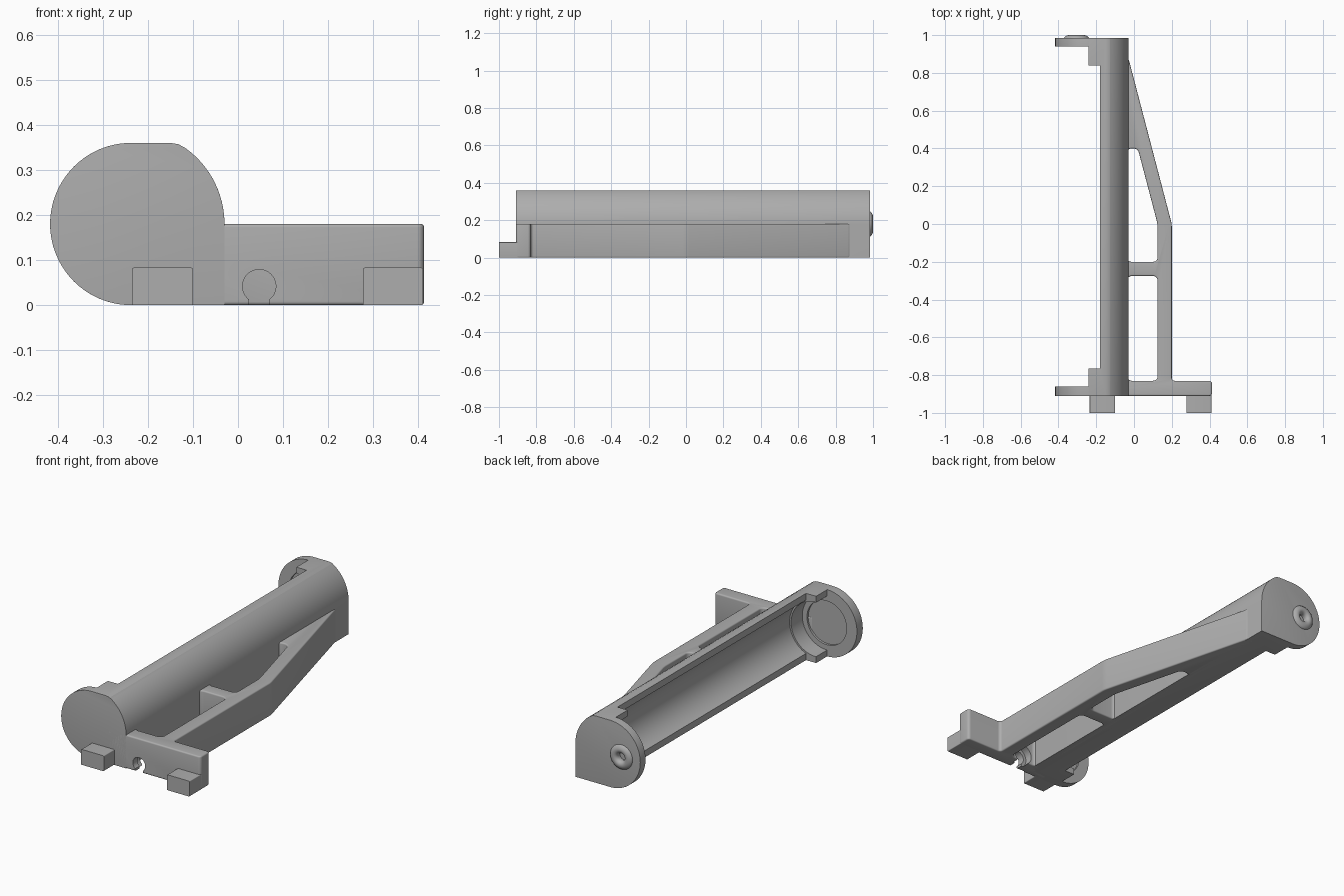
import bpy, bmesh, math
from mathutils import Vector

if "Cube" in bpy.data.objects:
    bpy.data.objects.remove(bpy.data.objects["Cube"], do_unlink=True)

grey = bpy.data.materials.new("plain grey")
grey.use_nodes = True
COLOUR = (0.42, 0.42, 0.42, 1)
grey.diffuse_color = COLOUR
grey.node_tree.nodes["Principled BSDF"].inputs["Base Color"].default_value = COLOUR

CX, CZ = -0.237, 0.18            # axis of the cradle
FRONT, BACK = -0.91, 0.985       # ends of the cradle


def finish(name, bm):
    bmesh.ops.recalc_face_normals(bm, faces=bm.faces)
    mesh = bpy.data.meshes.new(name)
    bm.to_mesh(mesh)
    bm.free()
    mesh.materials.append(grey)
    obj = bpy.data.objects.new(name, mesh)
    bpy.context.collection.objects.link(obj)
    return obj


def prism(name, pts, axis, lo, hi, corner=0, rim=0):
    """Extrude an outline along y or z; round its corners or its end rims."""
    place = (lambda a, b, t: (a, t, b)) if axis == "y" else (lambda a, b, t: (a, b, t))
    k = 1 if axis == "y" else 2
    bm = bmesh.new()
    face = bm.faces.new([bm.verts.new(place(a, b, lo)) for a, b in pts])
    ext = bmesh.ops.extrude_face_region(bm, geom=[face])
    moved = [g for g in ext["geom"] if isinstance(g, bmesh.types.BMVert)]
    bmesh.ops.translate(bm, verts=moved, vec=Vector(place(0, 0, hi - lo)))
    bmesh.ops.recalc_face_normals(bm, faces=bm.faces)
    for size, along in ((corner, True), (rim, False)):
        if size:
            edges = [e for e in bm.edges
                     if (abs(e.verts[0].co[k] - e.verts[1].co[k]) > 1e-4) == along]
            bmesh.ops.bevel(bm, geom=edges, offset=size, segments=5,
                            affect="EDGES", profile=0.5, clamp_overlap=True)
    return finish(name, bm)


def rect(x0, x1, y0, y1):
    return [(x0, y0), (x1, y0), (x1, y1), (x0, y1)]


def arc(cx, cz, r, start, end, n):
    steps = [math.radians(start + (end - start) * i / n) for i in range(n + 1)]
    return [(cx + r * math.cos(a), cz + r * math.sin(a)) for a in steps]


def disc(name, x, z, r, lo, hi):
    return prism(name, arc(x, z, r, 0, 354, 59), "y", lo, hi)


def apply_modifier(obj, mod):
    bpy.context.view_layer.objects.active = obj
    bpy.ops.object.modifier_apply(modifier=mod.name)


def cut(obj, *cutters):
    for cutter in cutters:
        mod = obj.modifiers.new("cut", "BOOLEAN")
        mod.operation = "DIFFERENCE"
        mod.solver = "EXACT"
        mod.object = cutter
        apply_modifier(obj, mod)
        bpy.data.objects.remove(cutter, do_unlink=True)


def smooth(obj):
    bpy.ops.object.select_all(action="DESELECT")
    obj.select_set(True)
    bpy.context.view_layer.objects.active = obj
    bpy.ops.object.shade_smooth_by_angle(angle=math.radians(32))


# Cradle: half round outline with a flat top and a square lower corner
outline = [(-0.03, 0)] + arc(CX, CZ, 0.207, 0, 58, 16)
outline += [(-0.118, 0.349), (-0.132, 0.357), (-0.15, 0.36)]
outline += arc(CX, CZ, 0.18, 90, 270, 40)
cradle = prism("cradle", outline, "y", FRONT, BACK, rim=0.022)
cut(cradle,
    # side opening, with the collars reaching further out
    prism("opening", rect(-0.6, -0.18, -0.2, 0.6), "y", -0.765, 0.84),
    prism("collar_opening", rect(-0.6, -0.24, -0.2, 0.6), "y", -0.86, 0.94),
    # main bore, narrower collar bore, shallow end recesses
    disc("bore", CX, CZ, 0.155, -0.765, 0.84),
    disc("collar_bore", CX, CZ, 0.146, -0.86, 0.94),
    disc("recess", CX, CZ, 0.118, -0.872, 0.952),
    # pin hole in the back plate
    disc("pin_hole", -0.305, CZ, 0.022, 0.965, 1.1))
smooth(cradle)

# Side frame: front plate, straight arm and slanted brace
frame = prism("side_frame", [
    (-0.15, -0.91), (0.413, -0.91), (0.413, -0.83), (0.2, -0.83), (0.2, 0),
    (-0.03, 0.88), (-0.07, 0.9), (-0.07, -0.87), (-0.15, -0.87)],
    "z", 0, 0.18, corner=0.016)
cut(frame,
    prism("front_window", rect(-0.036, 0.125, -0.83, -0.275), "z", -0.1, 0.3, corner=0.025),
    prism("back_window", [(-0.036, -0.2), (0.125, -0.2), (0.125, 0), (0.02, 0.4), (-0.036, 0.4)],
          "z", -0.1, 0.3, corner=0.022))
bevel = frame.modifiers.new("soft_edges", "BEVEL")
bevel.width = 0.014
bevel.segments = 4
bevel.limit_method = "ANGLE"
bevel.angle_limit = math.radians(40)
apply_modifier(frame, bevel)

# Keyhole through the front plate, wider behind
cut(frame,
    disc("keyhole", 0.047, 0.042, 0.037, -1, -0.7),
    prism("key_slot", rect(0.024, 0.07, -0.1, 0.04), "y", -1, -0.7),
    disc("key_seat", 0.047, 0.042, 0.054, -0.872, -0.7))
smooth(frame)

# Front feet
for side, x0, x1 in (("right", -0.235, -0.1), ("left", 0.277, 0.411)):
    foot = prism(side + "_foot", rect(x0, x1, 0, 0.083), "y", -1, -0.895, corner=0.004)
    smooth(foot)

# Raised ring round the pin hole
bm = bmesh.new()
ring = [(0.068, 0.975), (0.066, 0.986), (0.06, 0.993), (0.05, 0.998), (0.042, 1.0),
        (0.032, 0.998), (0.025, 0.992), (0.021, 0.984), (0.021, 0.975)]
verts = [bm.verts.new((-0.305 + r, y, CZ)) for r, y in ring]
edges = [bm.edges.new((verts[i], verts[(i + 1) % len(verts)])) for i in range(len(verts))]
bmesh.ops.spin(bm, geom=verts + edges, cent=(-0.305, 0, CZ), axis=(0, 1, 0),
               angle=math.tau, steps=48, use_merge=True)
bmesh.ops.remove_doubles(bm, verts=bm.verts, dist=1e-5)
smooth(finish("pin_ring", bm))
